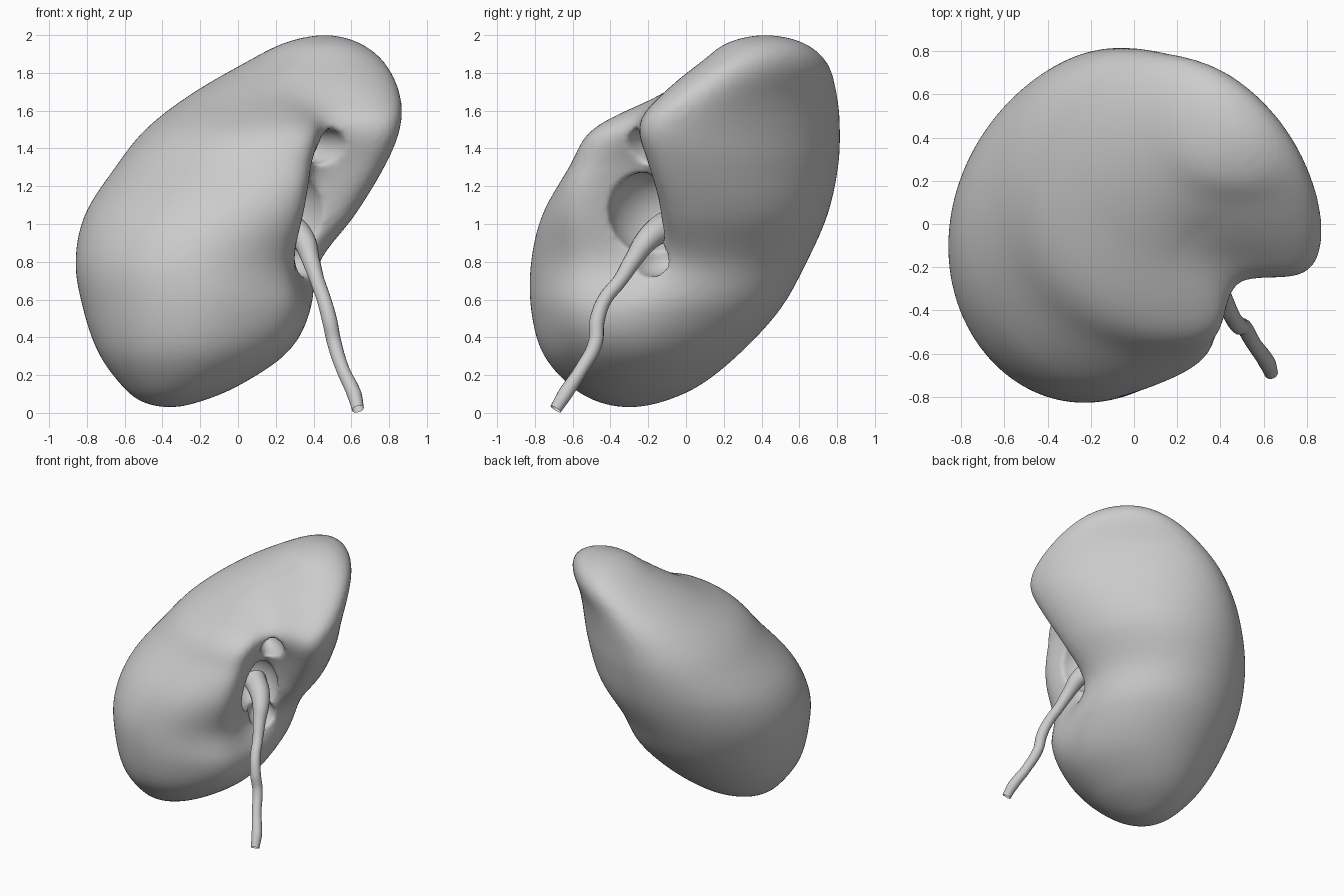
import bpy, bmesh, math
from mathutils import Vector

if "Cube" in bpy.data.objects:
    bpy.data.objects.remove(bpy.data.objects["Cube"])

R2 = math.sqrt(0.5)
SEGS, SUB = 96, 7

# Body cross-sections: height, x min, x max, y min, y max, skew
sections = [
    (0.03, -0.36, -0.36, -0.30, -0.30, 0.0),
    (0.06, -0.51, -0.20, -0.47, -0.12, 0.0),
    (0.15, -0.62, 0.01, -0.62, 0.08, 0.0),
    (0.32, -0.74, 0.24, -0.76, 0.29, 0.02),
    (0.55, -0.82, 0.38, -0.82, 0.50, 0.04),
    (0.80, -0.86, 0.45, -0.82, 0.64, 0.03),
    (1.05, -0.81, 0.63, -0.76, 0.75, -0.03),
    (1.30, -0.65, 0.78, -0.62, 0.805, -0.17),
    (1.50, -0.49, 0.86, -0.50, 0.815, -0.27),
    (1.68, -0.26, 0.86, -0.20, 0.80, -0.35),
    (1.85, 0.03, 0.78, 0.06, 0.75, -0.32),
    (1.96, 0.25, 0.64, 0.22, 0.62, -0.22),
    (2.00, 0.46, 0.46, 0.42, 0.42, -0.20),
]


def flipped(row):
    z, x0, x1, y0, y1, r = row
    return (z, x1, x0, y1, y0, r)


def catmull(p, t):
    return [0.5 * (2 * b + (c - a) * t + (2 * a - 5 * b + 4 * c - d) * t * t
                   + (3 * b - a - 3 * c + d) * t ** 3) for a, b, c, d in zip(*p)]


def hilum_dent(co):
    """Push the hilum inward and swell the lower lobe beside it."""
    s, d = (co.x + co.y) * R2, (co.y - co.x) * R2
    if d < 0:
        off = s - 0.10 - 0.15 * (co.z - 1.1)
        w = 0.18 if off < 0 else 0.195
        k = 0.36 * math.exp(-(off / w) ** 2 - ((co.z - 1.2) / 0.42) ** 2)
        k -= 0.07 * math.exp(-((s + 0.13) / 0.3) ** 2 - ((co.z - 0.5) / 0.25) ** 2)
        k *= min(1.0, -d / 0.3)
        co += Vector((-R2, R2, 0)) * k
    return co


# Kidney body lofted through the sections
rows = [flipped(sections[1])] + sections + [flipped(sections[-2])]
levels = [catmull(rows[i:i + 4], j / SUB)
          for i in range(len(rows) - 3) for j in range(SUB)]
levels.append(list(sections[-1]))
bm = bmesh.new()
rings = []
for z, x0, x1, y0, y1, skew in levels[1:-1]:
    ring = []
    for i in range(SEGS):
        a = 2 * math.pi * i / SEGS
        c, s = math.cos(a), math.sin(a)
        r = skew * (1 + 0.65 * (c + s) * R2)
        x = (x0 + x1) / 2 + (x1 - x0) / 2 * c
        y = (y0 + y1) / 2 + (y1 - y0) / 2 * (r * c + math.sqrt(1 - r * r) * s)
        ring.append(bm.verts.new(hilum_dent(Vector((x, y, z)))))
    rings.append(ring)
bottom = bm.verts.new((-0.36, -0.30, 0.03))
top = bm.verts.new((0.46, 0.42, 2.0))
for i in range(SEGS):
    j = (i + 1) % SEGS
    bm.faces.new((bottom, rings[0][j], rings[0][i]))
    bm.faces.new((top, rings[-1][i], rings[-1][j]))
    for lo, hi in zip(rings, rings[1:]):
        bm.faces.new((lo[i], lo[j], hi[j], hi[i]))
mesh = bpy.data.meshes.new("kidney_body")
bm.to_mesh(mesh)
bm.free()
body = bpy.data.objects.new("kidney_body", mesh)
bpy.context.collection.objects.link(body)


def voxel_remesh():
    m = body.modifiers.new("remesh", 'REMESH')
    m.mode = 'VOXEL'
    m.voxel_size = 0.018


voxel_remesh()

# Hollows of the hilum: along s (x+y), d (y-x), z, then radii
hollows = [
    (0.06, -0.34, 1.06, 0.17, 0.25, 0.22),
    (0.165, -0.48, 1.41, 0.085, 0.22, 0.095),
    (0.11, -0.36, 0.82, 0.10, 0.16, 0.10),
]
cutters = []
for s, d, z, rs, rd, rz in hollows:
    bpy.ops.mesh.primitive_uv_sphere_add(
        segments=40, ring_count=24, radius=1,
        location=((s - d) * R2, (s + d) * R2, z), rotation=(0, 0, math.pi / 4))
    cutter = bpy.context.object
    cutter.name = "hilum_cutter"
    cutter.scale = (rs, rd, rz)
    cutter.hide_render = True
    cutters.append(cutter)
    cut = body.modifiers.new("hollow", 'BOOLEAN')
    cut.operation = 'DIFFERENCE'
    cut.solver = 'EXACT'
    cut.object = cutter

# Soften the rims
voxel_remesh()
soft = body.modifiers.new("soften", 'SMOOTH')
soft.factor = 0.5
soft.iterations = 5

bpy.ops.object.select_all(action='DESELECT')
body.select_set(True)
bpy.context.view_layer.objects.active = body
for m in list(body.modifiers):
    bpy.ops.object.modifier_apply(modifier=m.name)
for c in cutters:
    bpy.data.objects.remove(c)
bpy.ops.object.shade_smooth()


def tube(name, points):
    """Smooth tube through (x, y, z, radius) points."""
    curve = bpy.data.curves.new(name, 'CURVE')
    curve.dimensions = '3D'
    curve.bevel_depth = 1.0
    curve.bevel_resolution = 6
    curve.resolution_u = 8
    sp = curve.splines.new('BEZIER')
    sp.bezier_points.add(len(points) - 1)
    for p, (x, y, z, r) in zip(sp.bezier_points, points):
        p.co = (x, y, z)
        p.radius = r
        p.handle_left_type = p.handle_right_type = 'AUTO'
    ob = bpy.data.objects.new(name, curve)
    bpy.context.collection.objects.link(ob)
    return ob


# Ureter flaring into the renal pelvis
tube("ureter", [
    (0.635, -0.69, 0.02, 0.032), (0.615, -0.64, 0.10, 0.039),
    (0.555, -0.555, 0.23, 0.035), (0.51, -0.48, 0.37, 0.038),
    (0.485, -0.47, 0.49, 0.040), (0.455, -0.43, 0.60, 0.038),
    (0.42, -0.35, 0.70, 0.038), (0.385, -0.28, 0.81, 0.047),
    (0.35, -0.21, 0.91, 0.062), (0.29, -0.14, 0.97, 0.075),
    (0.18, -0.05, 1.01, 0.085),
])
